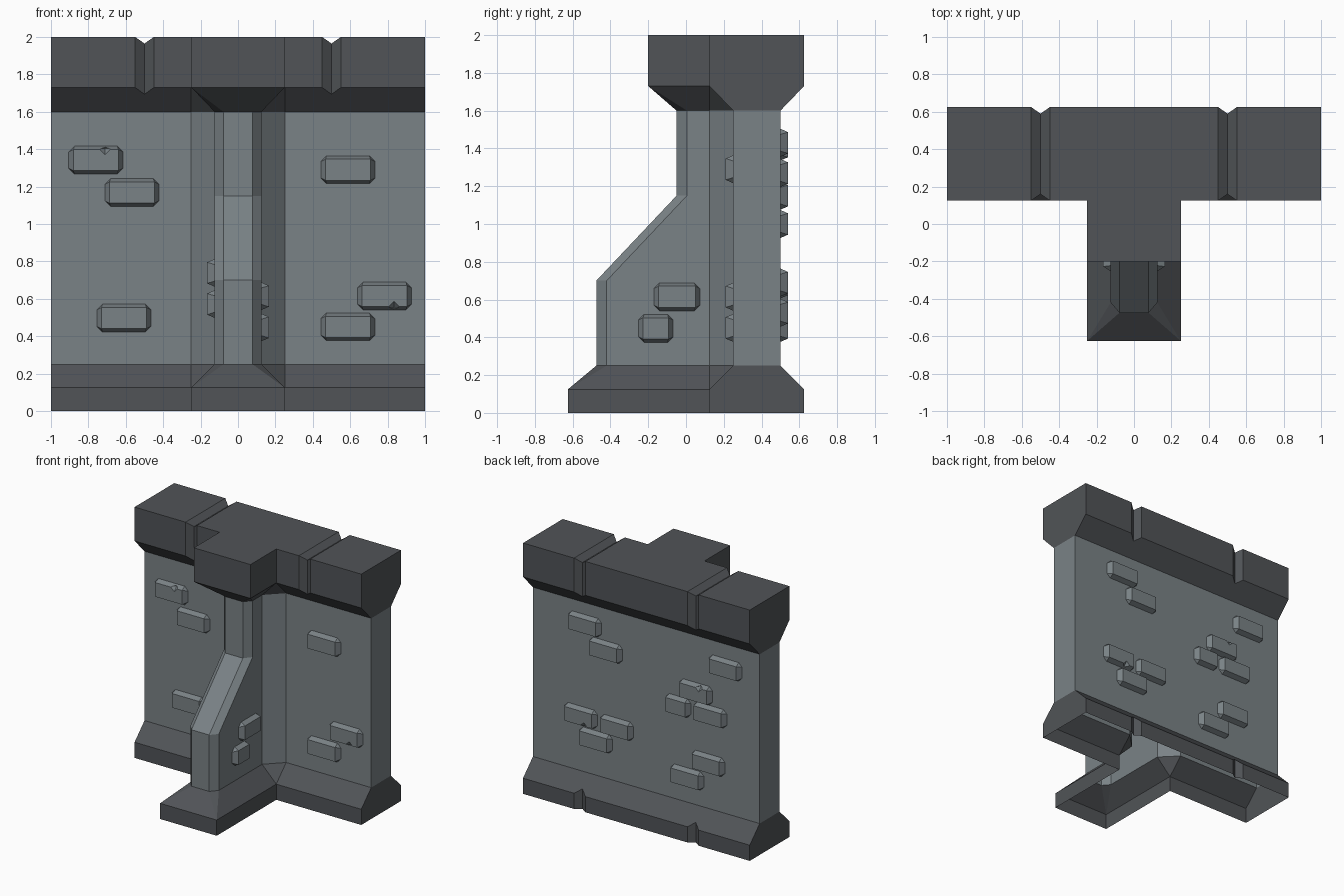
import bpy, bmesh
from mathutils import Vector, Matrix

if "Cube" in bpy.data.objects:
    bpy.data.objects.remove(bpy.data.objects["Cube"])


def material(name, rgb):
    m = bpy.data.materials.new(name)
    m.diffuse_color = (*rgb, 1)
    m.use_nodes = True
    m.node_tree.nodes["Principled BSDF"].inputs["Base Color"].default_value = m.diffuse_color
    return m


STONE = material("light_stone", (0.195, 0.225, 0.24))
TRIM = material("dark_stone_trim", (0.082, 0.088, 0.096))


def to_object(bm, name, mats):
    bmesh.ops.recalc_face_normals(bm, faces=bm.faces)
    me = bpy.data.meshes.new(name)
    bm.to_mesh(me)
    bm.free()
    for m in mats:
        me.materials.append(m)
    ob = bpy.data.objects.new(name, me)
    bpy.context.collection.objects.link(ob)
    return ob


def cut(ob, cutter):
    cutter.hide_render = True
    mod = ob.modifiers.new("cut", 'BOOLEAN')
    mod.operation, mod.solver, mod.object = 'DIFFERENCE', 'EXACT', cutter
    bpy.context.view_layer.objects.active = ob
    bpy.ops.object.modifier_apply(modifier=mod.name)
    bpy.data.objects.remove(cutter)


# ---- wall with buttress: T-shaped outlines lofted upwards ----
def flared(front):
    return [(1, .625), (1, .125), (.25, .125), (.25, .125), (.25, front), (.25, front)]


def shaft(front):
    return [(1, .5), (1, .25), (.25, .25), (.125, .125), (.125, front + .055), (.078, front)]


levels = [(0, flared(-.625)), (.125, flared(-.625)), (.25, shaft(-.475)), (.7, shaft(-.475)),
          (1.15, shaft(-.05)), (1.6, shaft(-.05)), (1.73, flared(-.2)), (2, flared(-.2))]
bm = bmesh.new()
rings = []
for z, half in levels:
    outline = half + [(-x, y) for x, y in reversed(half)]
    rings.append([bm.verts.new((x, y, z)) for x, y in outline])
n = len(rings[0])
for a, b in zip(rings, rings[1:]):
    for i in range(n):
        j = (i + 1) % n
        bm.faces.new((a[i], a[j], b[j], b[i]))
bm.faces.new(rings[0])
bm.faces.new(rings[-1])
bmesh.ops.remove_doubles(bm, verts=bm.verts, dist=.0005)
wall = to_object(bm, "buttressed_wall", [STONE, TRIM])


# ---- V grooves across the coping and the back of the base ----
def groove_cutter(start, end, side):
    """Diamond prisms at x = +-0.5; side is the groove depth direction."""
    bm = bmesh.new()
    for x in (-.5, .5):
        ends = []
        for p in (start, end):
            c = Vector((x, *p))
            ends.append([bm.verts.new(c + o) for o in
                         (Vector((.05, 0, 0)), side, Vector((-.05, 0, 0)), -side)])
        for i in range(4):
            j = (i + 1) % 4
            bm.faces.new((ends[0][i], ends[0][j], ends[1][j], ends[1][i]))
        bm.faces.new(ends[0])
        bm.faces.new(ends[1])
    return to_object(bm, "groove_cutter", [])


deep_y, deep_z = Vector((0, .035, 0)), Vector((0, 0, .035))
cut(wall, groove_cutter((.125, 1.5), (.125, 2.1), deep_y))
cut(wall, groove_cutter((.625, -.1), (.625, 2.1), deep_y))
cut(wall, groove_cutter((0, 2), (.75, 2), deep_z))

# open underside, dark base and coping, light shaft
bm = bmesh.new()
bm.from_mesh(wall.data)
under = [f for f in bm.faces if all(v.co.z < .001 for v in f.verts)]
bmesh.ops.delete(bm, geom=under, context='FACES')
for f in bm.faces:
    z = f.calc_center_median().z
    f.material_index = 0 if .25 < z < 1.6 else 1
    f.smooth = False
bm.to_mesh(wall.data)
bm.free()


# ---- raised bricks ----
def brick(name, pos, right, width=.29, chip=0):
    """Octagonal foot tapering to a flat face; chip = +1 top, -1 bottom nick."""
    right, up = Vector(right), Vector((0, 0, 1))
    out = right.cross(up)
    frame = Matrix((right, up, out)).transposed().to_4x4()
    frame.translation = pos
    w, h, c, t = width / 2, .074, .03, .025
    bm = bmesh.new()
    foot, face = [], []
    for sx, sy in ((1, 1), (-1, 1), (-1, -1), (1, -1)):
        pair = [(sx * w, sy * (h - c)), (sx * (w - c), sy * h)]
        if sx * sy < 0:
            pair.reverse()
        foot.append([bm.verts.new((x, y, 0)) for x, y in pair])
        face.append(bm.verts.new((sx * (w - t), sy * (h - t * .7), .04)))
    for i in range(4):
        j = (i + 1) % 4
        bm.faces.new((foot[i][0], foot[i][1], face[i]))
        bm.faces.new((foot[i][1], foot[j][0], face[j], face[i]))
    bm.faces.new(face)
    bm.faces.new([v for p in foot for v in p])
    bm.transform(frame)
    ob = to_object(bm, name, [STONE])
    if chip:
        bm = bmesh.new()
        bmesh.ops.create_uvsphere(bm, u_segments=4, v_segments=2, radius=.036)
        bm.transform(frame @ Matrix.Translation((.05, chip * .062, .042)))
        cut(ob, to_object(bm, "chip_cutter", []))


FRONT, BACK, EAST, WEST = (1, 0, 0), (-1, 0, 0), (0, 1, 0), (0, -1, 0)

# front bricks: x, z, chip
# (right x up points outwards on every side)
for x, z, chip in [(-.76, 1.342, 1), (-.567, 1.168, 0), (-.61, .497, 0),
                   (.588, 1.29, 0), (.588, .45, 0), (.783, .615, -1)]:
    brick("front_brick", (x, .25, z), FRONT, chip=chip)

# back bricks: x, z, width, chip
for x, z, w, chip in [(.54, 1.43, .29, 0), (.354, 1.27, .29, 0), (.575, .69, .29, -1),
                      (.257, .68, .29, 0), (.443, .53, .29, 0), (-.70, 1.41, .29, 0),
                      (-.44, 1.15, .29, 1), (-.283, 1.0, .22, 0), (-.566, 1.0, .29, 0),
                      (-.549, .61, .29, 0), (-.363, .45, .29, 0)]:
    brick("back_brick", (x, .5, z), BACK, w, chip)

# buttress side bricks
for y, z, w in [(-.048, .614, .245), (-.16, .447, .185)]:
    brick("buttress_brick_right", (.125, y, z), EAST, w)
    brick("buttress_brick_left", (-.125, y, z + .125), WEST, w)
